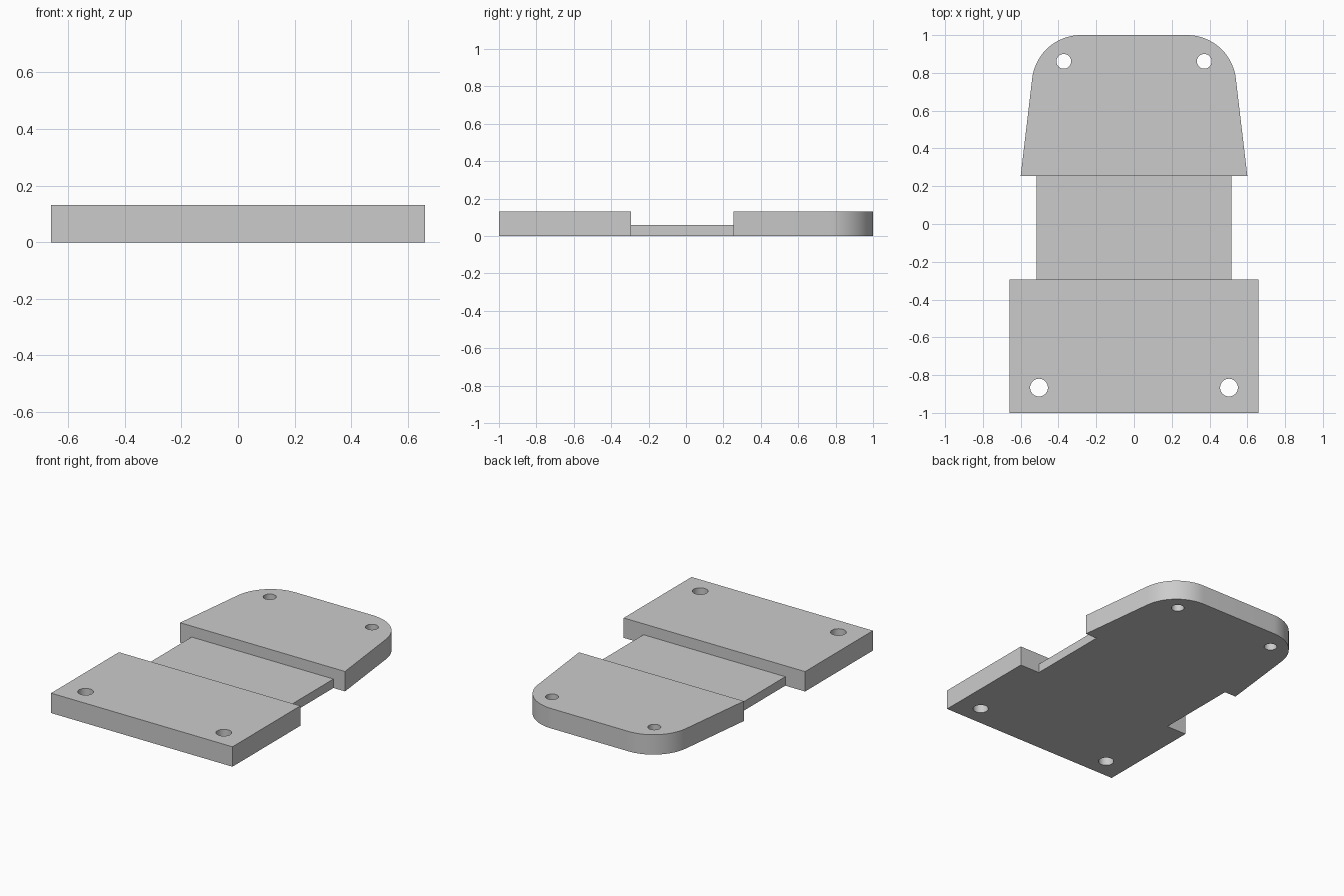
import bpy, bmesh, math

cube = bpy.data.objects.get("Cube")
if cube:
    bpy.data.objects.remove(cube, do_unlink=True)

THICK, NECK_TOP = 0.131, 0.059
STEP_FRONT, STEP_BACK = -0.295, 0.255

grey = bpy.data.materials.new("light grey")
grey.use_nodes = True
grey.diffuse_color = (0.6, 0.6, 0.6, 1)
grey.node_tree.nodes["Principled BSDF"].inputs["Base Color"].default_value = (0.6, 0.6, 0.6, 1)


def prism(name, outline, z0, z1):
    """Extrude a flat outline upwards into a solid object."""
    bm = bmesh.new()
    face = bm.faces.new([bm.verts.new((x, y, z0)) for x, y in outline])
    top = bmesh.ops.extrude_face_region(bm, geom=[face])["geom"]
    bmesh.ops.translate(bm, vec=(0, 0, z1 - z0),
                        verts=[v for v in top if isinstance(v, bmesh.types.BMVert)])
    bmesh.ops.recalc_face_normals(bm, faces=bm.faces)
    mesh = bpy.data.meshes.new(name)
    bm.to_mesh(mesh)
    bm.free()
    mesh.materials.append(grey)
    obj = bpy.data.objects.new(name, mesh)
    bpy.context.collection.objects.link(obj)
    return obj


def arc(cx, cy, radius, start, end, steps):
    """Points along a circular arc, angles in degrees."""
    angles = [math.radians(start + (end - start) * i / steps) for i in range(steps + 1)]
    return [(cx + radius * math.cos(a), cy + radius * math.sin(a)) for a in angles]


def cut(target, cutter):
    """Subtract the cutter from the target and remove it."""
    cutter.hide_render = True
    mod = target.modifiers.new("cut", "BOOLEAN")
    mod.operation, mod.solver, mod.object = "DIFFERENCE", "EXACT", cutter
    bpy.context.view_layer.objects.active = target
    bpy.ops.object.modifier_apply(modifier=mod.name)
    bpy.data.objects.remove(cutter, do_unlink=True)


# Plan outline: wide front, narrow neck, tapered rear with rounded corners
half = [(0.66, -1), (0.66, STEP_FRONT), (0.516, STEP_FRONT),
        (0.516, STEP_BACK), (0.6, STEP_BACK)]
half += arc(0.281, 0.74, 0.26, 6.65, 90, 20)
outline = half + [(-x, y) for x, y in reversed(half)]
plate = prism("stepped_plate", outline, 0, THICK)

# Lowered neck between the two thick ends
cut(plate, prism("neck_cutter", [(-0.8, STEP_FRONT), (0.8, STEP_FRONT),
                                 (0.8, STEP_BACK), (-0.8, STEP_BACK)], NECK_TOP, 0.3))

# Mounting holes, larger at the front
for x, y, radius in ((0.503, -0.866, 0.047), (0.372, 0.861, 0.039)):
    for side in (-1, 1):
        ring = arc(side * x, y, radius, 0, 360, 32)[:-1]
        cut(plate, prism("hole_cutter", ring, -0.1, 0.3))

# Smooth corners and holes, crisp edges elsewhere
bpy.ops.object.select_all(action="DESELECT")
plate.select_set(True)
bpy.context.view_layer.objects.active = plate
bpy.ops.object.shade_smooth_by_angle(angle=math.radians(30))
